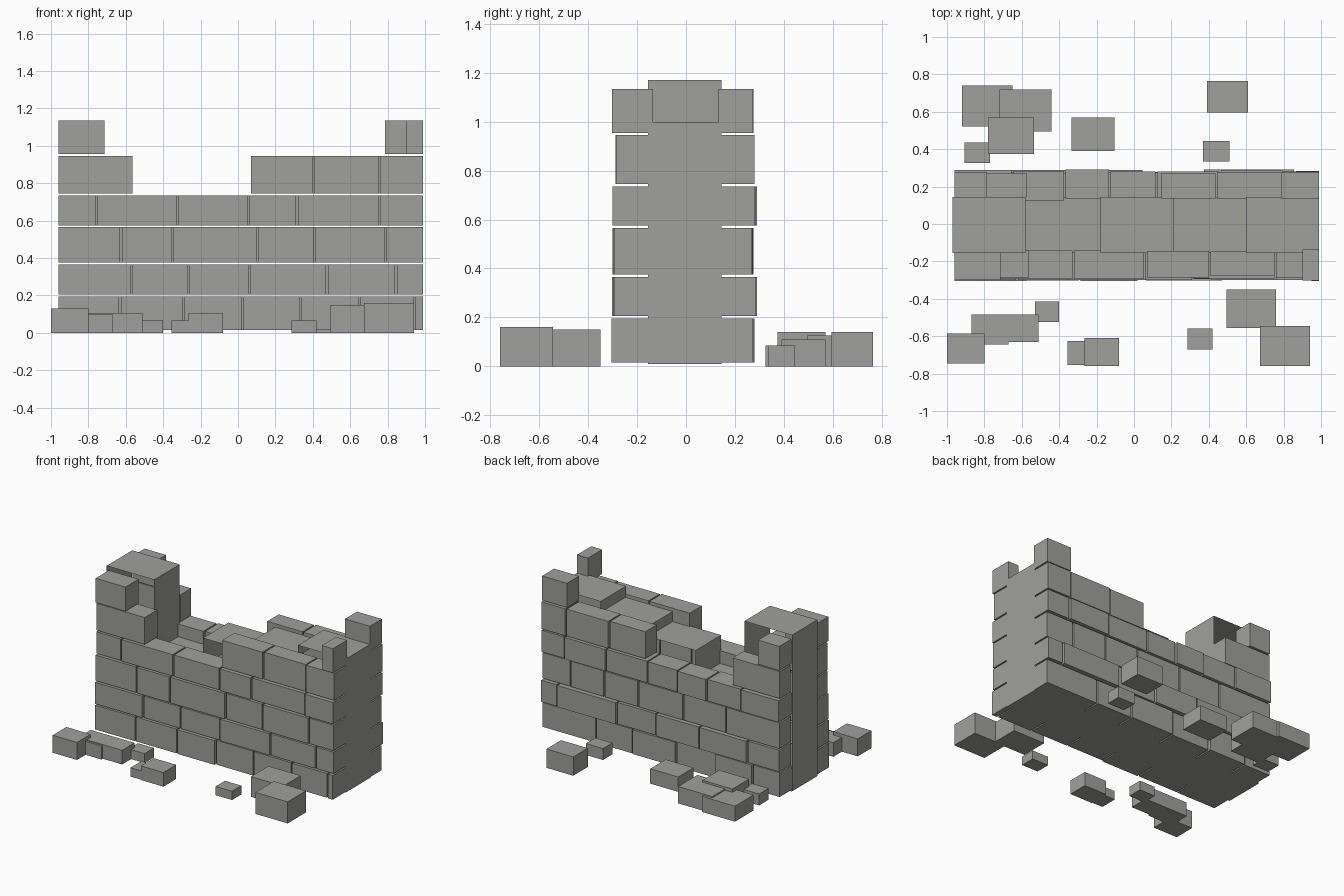
import bpy
import bmesh
import random

random.seed(4)
old = bpy.data.objects.get("Cube")
if old:
    bpy.data.objects.remove(old, do_unlink=True)

stone = bpy.data.materials.new("grey stone")
stone.use_nodes = True
colour = (0.35, 0.35, 0.34, 1)
stone.diffuse_color = colour
stone.node_tree.nodes["Principled BSDF"].inputs["Base Color"].default_value = colour


def finish(name, bm):
    bmesh.ops.recalc_face_normals(bm, faces=bm.faces)
    mesh = bpy.data.meshes.new(name)
    bm.to_mesh(mesh)
    bm.free()
    mesh.materials.append(stone)
    obj = bpy.data.objects.new(name, mesh)
    bpy.context.collection.objects.link(obj)


def add_box(bm, x, y, z):
    verts = bmesh.ops.create_cube(bm, size=1)["verts"]
    for v in verts:
        v.co = [lim[int(c > 0)] for lim, c in zip((x, y, z), v.co)]


# Stepped core: a skyline outline swept through the wall, open front and back
edges = [-0.97, -0.58, -0.18, 0.21, 0.60, 0.99]
heights = [1.17, 0.64, 0.845, 0.92, 1.0]
base = 0.01
outline = [(edges[0], base)]
for i, h in enumerate(heights):
    outline += [(edges[i], h), (edges[i + 1], h)]
outline.append((edges[-1], base))
bm = bmesh.new()
front = [bm.verts.new((x, -0.155, z)) for x, z in outline]
back = [bm.verts.new((x, 0.145, z)) for x, z in outline]
for i in range(len(outline)):
    j = (i + 1) % len(outline)
    bm.faces.new((front[i], front[j], back[j], back[i]))
mesh_sides = list(bm.faces)
finish("wall_core", bm)

# Brick courses: bottom and top of each, then joints along each run of bricks
courses = [(0.015, 0.195), (0.205, 0.365), (0.375, 0.565),
           (0.575, 0.735), (0.745, 0.945), (0.955, 1.135)]
L, R = -0.965, 0.995
front_runs = [
    [[L, -0.63, -0.29, 0.025, 0.335, 0.65, 0.945, R]],
    [[L, -0.57, -0.265, 0.06, 0.475, 0.845, R]],
    [[L, -0.625, -0.35, 0.105, 0.41, 0.79, R]],
    [[L, -0.755, -0.325, 0.055, 0.315, 0.755, R]],
    [[L, -0.56], [0.065, 0.405, 0.755, R]],
    [[L, -0.71], [0.895, R]],
]
back_runs = [
    [[L, -0.74, -0.43, -0.11, 0.25, 0.55, R]],
    [[L, -0.70, -0.31, 0.05, 0.37, 0.86, R]],
    [[L, -0.52, -0.17, 0.20, 0.48, 0.76, R]],
    [[L, -0.65, -0.37, -0.13, 0.12, 0.46, 0.80, R]],
    [[L, -0.57], [0.14, 0.44, 0.79, R]],
    [[L, -0.78], [0.78, R]],
]
front_face = [-0.30, -0.30, -0.30, -0.295, -0.285, -0.30]
back_face = [0.275, 0.285, 0.275, 0.285, 0.275, 0.28]


def brick_side(name, runs, faces, inner):
    for n, (z, course, face) in enumerate(zip(courses, runs, faces)):
        bm = bmesh.new()
        for run in course:
            for a, b in zip(run, run[1:]):
                outer = face + random.uniform(-0.006, 0.006)
                y = sorted((outer, inner + random.uniform(-0.01, 0.01)))
                add_box(bm, (a + 0.005, b - 0.005), y, z)
        finish(f"{name}_course_{n + 1}", bm)


brick_side("front_brick", front_runs, front_face, -0.14)
brick_side("back_brick", back_runs, back_face, 0.135)

# Fallen blocks: left, right, near, far, height
rubble = [
    (-1.0, -0.80, -0.745, -0.585, 0.13),
    (-0.81, -0.67, -0.645, -0.55, 0.10),
    (-0.87, -0.51, -0.63, -0.485, 0.105),
    (-0.53, -0.40, -0.525, -0.415, 0.07),
    (-0.355, -0.25, -0.755, -0.625, 0.065),
    (-0.265, -0.08, -0.76, -0.61, 0.105),
    (0.285, 0.42, -0.67, -0.56, 0.065),
    (0.495, 0.76, -0.555, -0.35, 0.15),
    (0.675, 0.94, -0.76, -0.545, 0.16),
    (-0.92, -0.65, 0.52, 0.74, 0.115),
    (-0.72, -0.44, 0.495, 0.72, 0.125),
    (-0.78, -0.535, 0.375, 0.57, 0.14),
    (-0.905, -0.77, 0.325, 0.435, 0.085),
    (-0.335, -0.105, 0.39, 0.57, 0.11),
    (0.39, 0.61, 0.595, 0.765, 0.14),
    (0.37, 0.51, 0.335, 0.445, 0.085),
]
for n, (x0, x1, y0, y1, h) in enumerate(rubble):
    bm = bmesh.new()
    add_box(bm, (x0, x1), (y0, y1), (0, h))
    finish(f"fallen_block_{n + 1}", bm)
